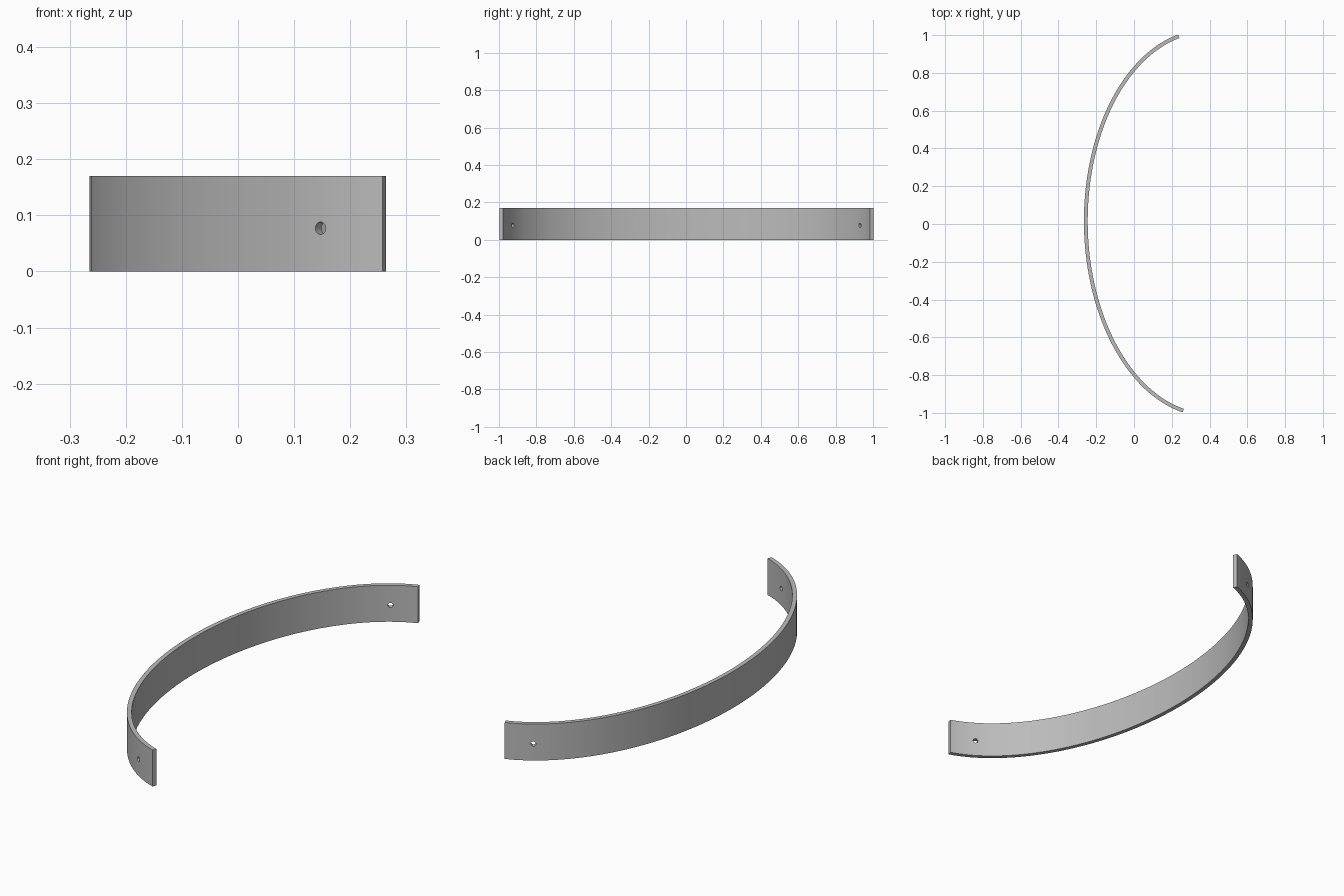
import bpy, bmesh
from math import sin, cos, radians
from mathutils import Vector, Matrix

cube = bpy.data.objects.get("Cube")
if cube:
    bpy.data.objects.remove(cube, do_unlink=True)

A, B, CX = 0.647, 1.016, 0.392      # ellipse radii and centre
HALF, HEIGHT = 0.01, 0.17           # half thickness and band height
END, HOLE = radians(77.2), radians(67.2)
SEGMENTS = 96
TILT = Matrix.Rotation(0.012, 4, "Z")

grey = bpy.data.materials.new("metal_grey")
grey.use_nodes = True
colour = (0.5, 0.5, 0.5, 1)
grey.diffuse_color = colour
grey.node_tree.nodes["Principled BSDF"].inputs["Base Color"].default_value = colour


def arc(t):
    """Centre line point and outward normal on the elliptical arc."""
    point = Vector((CX - A * cos(t), B * sin(t), 0))
    normal = Vector((-B * cos(t), A * sin(t), 0)).normalized()
    return TILT @ point, TILT @ normal


# Curved band: rectangular section swept along the arc
bm = bmesh.new()
rings = []
for i in range(SEGMENTS + 1):
    p, n = arc(END * (2 * i / SEGMENTS - 1))
    rings.append([bm.verts.new(p + n * side * HALF + Vector((0, 0, z)))
                  for side, z in ((1, 0), (1, HEIGHT), (-1, HEIGHT), (-1, 0))])
for a, b in zip(rings, rings[1:]):
    for k in range(4):
        m = (k + 1) % 4
        bm.faces.new((a[k], a[m], b[m], b[k]))
bm.faces.new(rings[0])
bm.faces.new(rings[-1])
bmesh.ops.recalc_face_normals(bm, faces=bm.faces[:])
mesh = bpy.data.meshes.new("curved_band")
bm.to_mesh(mesh)
bm.free()
band = bpy.data.objects.new("curved_band", mesh)
bpy.context.collection.objects.link(band)
mesh.materials.append(grey)
bpy.context.view_layer.objects.active = band

# Screw hole near each end
for t in (-HOLE, HOLE):
    p, n = arc(t)
    bpy.ops.mesh.primitive_cylinder_add(vertices=24, radius=0.011, depth=0.08)
    cutter = bpy.context.object
    cutter.name = "hole_cutter"
    cutter.hide_render = True
    cutter.data.materials.append(grey)
    cutter.matrix_world = (Matrix.Translation(p + Vector((0, 0, 0.077)))
                           @ n.to_track_quat("Z", "Y").to_matrix().to_4x4())
    bpy.context.view_layer.update()
    bpy.context.view_layer.objects.active = band
    cut = band.modifiers.new("hole", "BOOLEAN")
    cut.operation = "DIFFERENCE"
    cut.solver = "EXACT"
    cut.object = cutter
    bpy.ops.object.modifier_apply(modifier=cut.name)
    bpy.data.objects.remove(cutter, do_unlink=True)

# Smooth faces with crisp rims
bpy.ops.object.select_all(action="DESELECT")
band.select_set(True)
bpy.context.view_layer.objects.active = band
bpy.ops.object.shade_smooth_by_angle(angle=radians(30))
